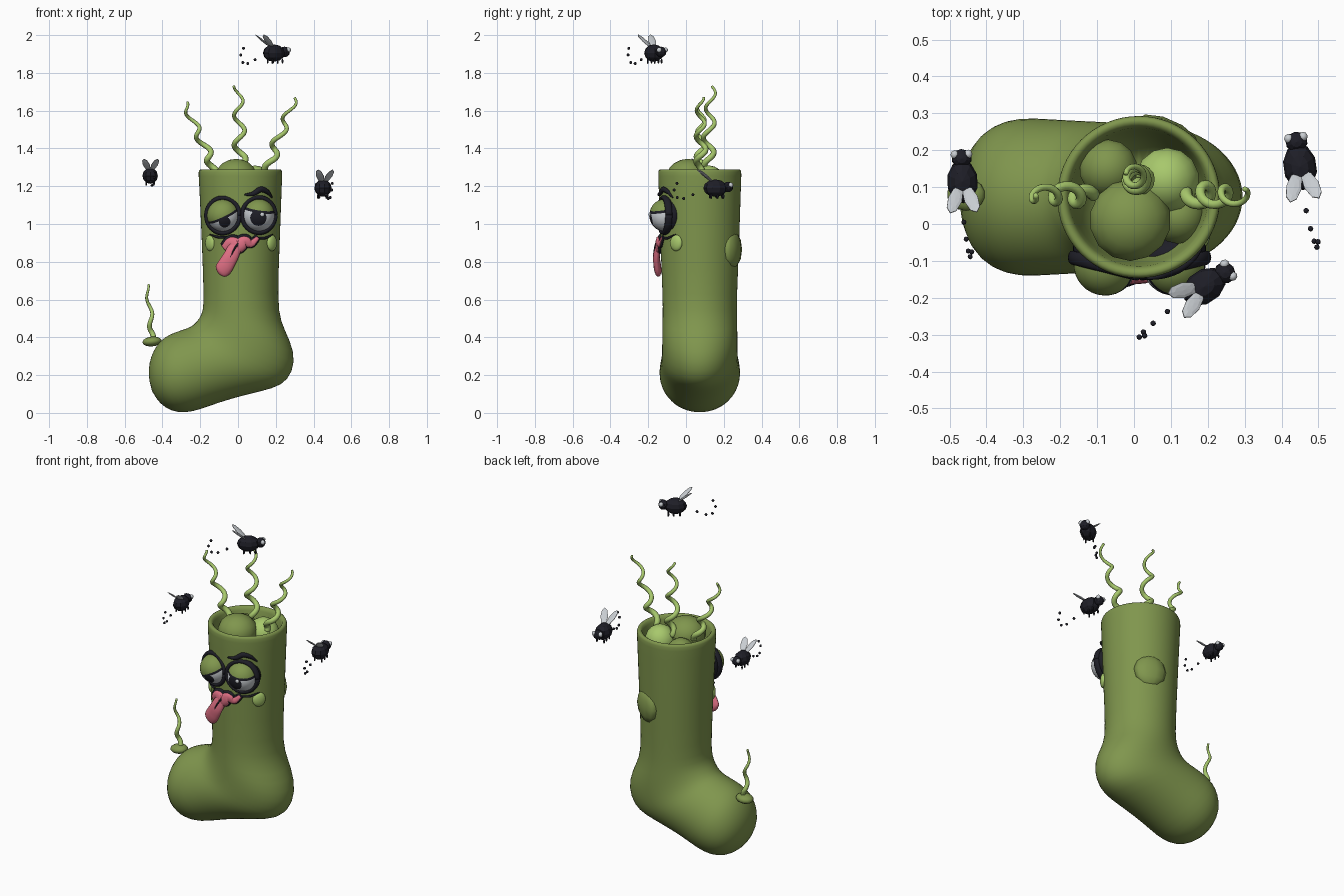
import bpy, bmesh, math
from mathutils import Vector, Matrix, Euler

if "Cube" in bpy.data.objects:
    bpy.data.objects.remove(bpy.data.objects["Cube"])


def material(name, rgb):
    m = bpy.data.materials.new(name)
    m.diffuse_color = (*rgb, 1)
    m.use_nodes = True
    m.node_tree.nodes["Principled BSDF"].inputs["Base Color"].default_value = m.diffuse_color
    return m


GREEN = material("sock green", (0.215, 0.305, 0.075))
LIME = material("light green", (0.39, 0.58, 0.15))
BLACK = material("ink black", (0.013, 0.013, 0.02))
PINK = material("tongue pink", (0.74, 0.16, 0.23))
GREY = material("pale grey", (0.58, 0.61, 0.64))
CX, CY = 0.013, 0.073  # axis of the sock leg


def finish(name, bm, mats, smooth=True, matrix=None):
    bmesh.ops.recalc_face_normals(bm, faces=bm.faces)
    me = bpy.data.meshes.new(name)
    if matrix:
        bm.transform(matrix)
    for f in bm.faces:
        f.smooth = smooth
    bm.to_mesh(me)
    bm.free()
    for m in mats:
        me.materials.append(m)
    ob = bpy.data.objects.new(name, me)
    bpy.context.collection.objects.link(ob)
    return ob


def blob(name, loc, scale, mat, rot=None, seg=24, smooth=True, base=None):
    bm = bmesh.new()
    bmesh.ops.create_uvsphere(bm, u_segments=seg, v_segments=max(5, seg * 2 // 3), radius=1)
    r = rot.to_matrix() if rot else Matrix.Identity(3)
    m = Matrix.Translation(loc) @ r.to_4x4() @ Matrix.Diagonal((*scale, 1))
    return finish(name, bm, [mat], smooth, (base @ m) if base else m)


def tube(name, pts, radii, mat, flat=1.0, seg=10):
    """Sweep a round (or flattened in y) section along points."""
    bm = bmesh.new()
    pts = [Vector(p) for p in pts]
    rings = []
    for i, p in enumerate(pts):
        t = (pts[min(i + 1, len(pts) - 1)] - pts[max(i - 1, 0)]).normalized()
        u = t.cross(Vector((0, 1, 0))).normalized()
        v = t.cross(u)
        r = radii(i / (len(pts) - 1))
        rings.append([bm.verts.new(p + r * (u * math.cos(a) + v * flat * math.sin(a)))
                      for a in [2 * math.pi * k / seg for k in range(seg)]])
    for a, b in zip(rings, rings[1:]):
        for k in range(seg):
            bm.faces.new((a[k], a[(k + 1) % seg], b[(k + 1) % seg], b[k]))
    bm.faces.new(rings[0])
    bm.faces.new(rings[-1])
    return finish(name, bm, [mat])


def smooth_path(ctrl, n=8):
    """Catmull-Rom points through the controls."""
    c = [Vector(p) for p in ctrl]
    c = [2 * c[0] - c[1]] + c + [2 * c[-1] - c[-2]]
    out = []
    for i in range(1, len(c) - 2):
        for k in range(n):
            t = k / n
            out.append(0.5 * (2 * c[i] + (c[i + 1] - c[i - 1]) * t
                       + (2 * c[i - 1] - 5 * c[i] + 4 * c[i + 1] - c[i + 2]) * t * t
                       + (3 * c[i] - c[i - 1] - 3 * c[i + 1] + c[i + 2]) * t ** 3))
    return out + [c[-2]]


def skin(x, z, lift=0.0):
    """Point on the front of the leg."""
    r = 0.21 + 0.012 * (z - 0.9) / 0.4
    return Vector((x, CY - math.sqrt(r * r - (x - CX) ** 2) - lift, z))


# Sock: ellipses spanning left point to right point, with a half depth
sections = [(-.14, 1.0, .166, 1.0, .155), (-.172, 1.26, .198, 1.26, .185),
            (-.18, 1.287, .206, 1.287, .193), (-.2, 1.293, .226, 1.293, .213),
            (-.212, 1.28, .237, 1.28, .223), (-.208, 1.24, .234, 1.24, .22),
            (-.192, .9, .222, .9, .21), (-.182, .62, .21, .6, .197),
            (-.185, .54, .225, .48, .197), (-.205, .5, .28, .38, .2),
            (-.235, .465, .307, .27, .2), (-.265, .45, .268, .17, .2),
            (-.295, .44, .19, .128, .203), (-.325, .43, .05, .098, .207),
            (-.365, .415, -.1, .055, .212), (-.41, .385, -.2, .017, .217),
            (-.447, .335, -.28, -.002, .2), (-.472, .265, -.355, .008, .16),
            (-.474, .19, -.415, .05, .09)]
bm = bmesh.new()
N = 32
rings = []
for ax, az, bx, bz, w in sections:
    mid, half = Vector(((ax + bx) / 2, CY, (az + bz) / 2)), Vector(((bx - ax) / 2, 0, (bz - az) / 2))
    rings.append([bm.verts.new(mid + half * math.cos(a) + Vector((0, w * math.sin(a), 0)))
                  for a in [2 * math.pi * k / N for k in range(N)]])
for a, b in zip(rings, rings[1:]):
    for k in range(N):
        bm.faces.new((a[k], a[(k + 1) % N], b[(k + 1) % N], b[k]))
for ring, tip in ((rings[0], (CX, CY, 1.0)), (rings[-1], (-.457, CY, .115))):
    v = bm.verts.new(tip)
    for k in range(N):
        bm.faces.new((ring[k], ring[(k + 1) % N], v))
sock = finish("sock", bm, [GREEN])
sock.modifiers.new("smooth", "SUBSURF").levels = 1
sock.modifiers["smooth"].render_levels = 1

# Lumps filling the sock
for i, (x, y, z, r, h, m) in enumerate([(-.01, .01, 1.25, .112, .095, GREEN),
                                        (.09, .12, 1.22, .088, .09, LIME),
                                        (-.07, .15, 1.2, .08, .08, GREEN),
                                        (.12, .02, 1.16, .075, .08, GREEN)]):
    blob(f"stuffing_{i}", (x, y, z), (r, r, h), m, seg=14)


# Curling stink vapours
def vapour(name, a, b, turns, amp, phase, r0):
    a, b = Vector(a), Vector(b)
    pts = []
    for i in range(61):
        t = i / 60
        k = amp * min(1, t * 5) * (1 - 0.35 * t)
        ang = phase + turns * 2 * math.pi * t
        pts.append(a.lerp(b, t) + Vector((k * math.cos(ang), k * math.sin(ang), 0)))
    tube(name, pts, lambda t: r0 * (1 - 0.62 * t), LIME)


vapour("vapour_left", (-.11, .08, 1.26), (-.285, .08, 1.645), 3, .027, 0, .018)
vapour("vapour_middle", (.015, .11, 1.26), (.0, .135, 1.73), 3, .034, 3.1, .018)
vapour("vapour_right", (.14, .08, 1.26), (.3, .075, 1.67), 3, .03, 1.6, .018)
vapour("vapour_toe", (-.448, .08, .38), (-.482, .08, .68), 2, .013, 0, .015)
blob("toe_lump", (-.455, .08, .378), (.052, .045, .026), GREEN, Euler((0, -.1, 0)), 14)


# Spots on the leg
def spot(name, ang, z, w, h, d, mat, r, seg=24):
    a = math.radians(ang)
    blob(name, (CX + r * math.cos(a), CY + r * math.sin(a), z), (d, w, h), mat, Euler((0, 0, a)), seg)


spot("cheek_right", -37, .9, .038, .043, .018, LIME, .208)
spot("cheek_left", 217, .9, .038, .043, .018, LIME, .2)
spot("heel_patch", 66, .865, .093, .1, .04, GREEN, .188, 10)


# Eyes: one ball cut by planes into lid, lid line, white and pupil
def eye(side, x, z, yaw, lid, offset, gaze, pupil):
    base = Matrix.Translation((x, -.108, z)) @ Matrix.Rotation(math.radians(yaw), 4, 'Z')
    R = .086
    lid, gaze = Vector(lid).normalized(), Vector(gaze).normalized()
    bm = bmesh.new()
    bmesh.ops.create_uvsphere(bm, u_segments=32, v_segments=20, radius=R)
    for n, d in ((lid, offset), (lid, offset - .013), (gaze, R * pupil)):
        bmesh.ops.bisect_plane(bm, geom=bm.verts[:] + bm.edges[:] + bm.faces[:],
                               plane_co=n * d, plane_no=n, dist=1e-5)
    for f in bm.faces:
        c = f.calc_center_median()
        h = c.dot(lid)
        f.material_index = 1 if h > offset else 2 if h > offset - .013 or c.dot(gaze) > R * pupil else 0
    finish(f"eye_{side}", bm, [GREY, GREEN, BLACK], True, base)
    blob(f"eye_socket_{side}", (0, .025, 0), (.096, .06, .098), BLACK, base=base)
    ring = [base @ Vector((.09 * math.cos(a), -.005, .093 * math.sin(a)))
            for a in [2 * math.pi * k / 40 for k in range(41)]]
    tube(f"eye_rim_{side}", ring, lambda t: .013, BLACK, 1.5)


eye("left", -.078, 1.045, -14, (-.42, -.3, 1), .008, (.3, -.8, -.42), .93)
eye("right", .108, 1.047, 14, (.1, -.2, 1), .038, (-.25, -1, -.2), .86)
blob("eye_gleam", (.128, -.19, 1.05), (.012, .008, .012), GREY, seg=10)


# Brow and creases drawn on the skin
def stroke(name, pts, r, mat, lift=.004):
    path = [skin(p.x, p.y, lift) for p in smooth_path([(x, z, 0) for x, z in pts])]
    tube(name, path, lambda t: r * (0.3 + 0.7 * math.sin(math.pi * t)), mat, 0.8, 8)


stroke("brow_right", [(.035, 1.155), (.08, 1.16), (.12, 1.183), (.155, 1.17), (.18, 1.14)], .015, BLACK)
stroke("crease_left", [(-.15, .945), (-.1, .93), (-.04, .932)], .007, BLACK)
stroke("crease_right", [(.08, .93), (.14, .925), (.185, .945)], .007, BLACK)

# Crooked mouth and hanging tongue
mouth = [(-.07, .875), (-.035, .905), (0, .892), (.035, .915), (.07, .905), (.105, .935)]
wave = smooth_path([(x, z, 0) for x, z in mouth])
tube("mouth_outline", [skin(p.x, p.y - .004, .002) for p in wave],
     lambda t: .05 - .025 * abs(2 * t - .7), BLACK, .35)
tube("mouth", [skin(p.x, p.y - .008, .012) for p in wave],
     lambda t: .041 - .024 * abs(2 * t - .7), PINK, .4)
tongue = smooth_path([(.005, -.14, .9), (-.02, -.15, .865), (-.04, -.156, .825),
                      (-.063, -.153, .785), (-.085, -.148, .752), (-.1, -.145, .735)])
tube("tongue", tongue, lambda t: (.034 + .016 * t) * math.sqrt(max(.01, 1 - max(0, (t - .6) / .4) ** 2)),
     PINK, .45, 14)
tube("tongue_crease", [p + Vector((.002, -.016, .005)) for p in tongue[2:22]],
     lambda t: .006 * (1 - .8 * t), BLACK, 1, 6)


# Flies, facing +y before turning
def fly(name, loc, yaw, s=1.0):
    base = Matrix.Translation(loc) @ Matrix.Rotation(math.radians(yaw), 4, 'Z') @ Matrix.Scale(s, 4)
    blob(f"{name}_body", (0, 0, 0), (.046, .064, .046), BLACK, seg=10, smooth=False, base=base)
    blob(f"{name}_head", (0, .068, .006), (.03, .028, .028), BLACK, seg=10, smooth=False, base=base)
    for sx in (-1, 1):
        blob(f"{name}_eye", (sx * .02, .08, .016), (.013, .014, .014), GREY, seg=8, base=base)
        d = Vector((sx * .03, -.075, .065))
        blob(f"{name}_wing", (sx * .024, -.053, .064), (.022, .056, .005), GREY,
             d.to_track_quat('Y', 'Z').to_euler(), 8, False, base)
        for y in (-.025, .01, .04):
            blob(f"{name}_leg", (sx * .022, y, -.043), (.005, .006, .014), BLACK, seg=6, base=base)
    for i, (y, z) in enumerate([(-.12, -.035), (-.17, -.055), (-.205, -.05), (-.222, -.01), (-.208, .025)]):
        blob(f"{name}_trail_{i}", (.005 * i, y, z), (.008, .008, .008), BLACK, seg=8, base=base)


fly("fly_top", (.19, -.17, 1.905), -56)
fly("fly_left", (-.465, .115, 1.255), 2, .92)
fly("fly_right", (.45, .155, 1.19), 8)
